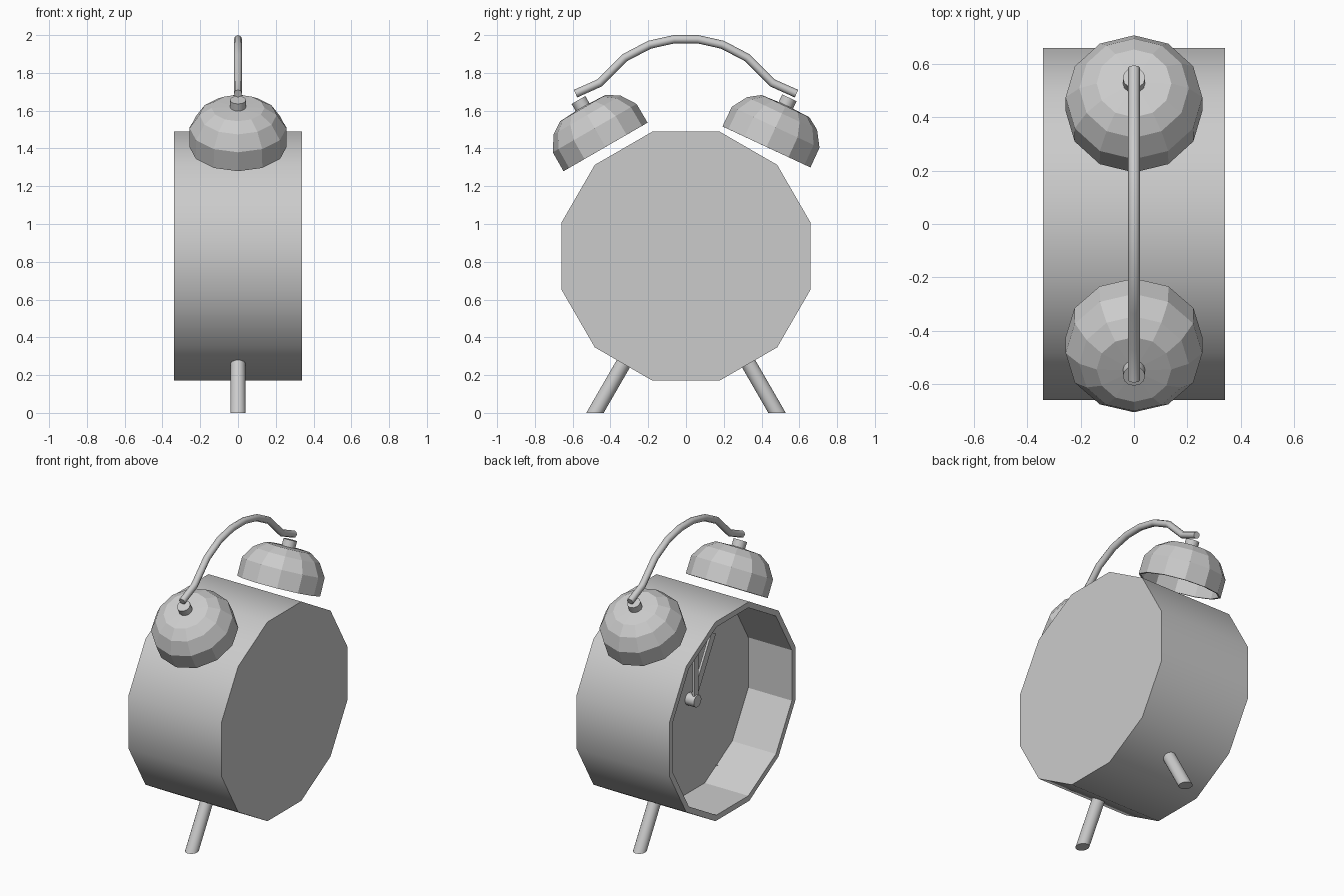
import bpy, bmesh, math
from mathutils import Vector, Matrix

if "Cube" in bpy.data.objects:
    bpy.data.objects.remove(bpy.data.objects["Cube"])


def finish(name, bm, smooth=lambda f: False):
    bmesh.ops.recalc_face_normals(bm, faces=bm.faces[:])
    for f in bm.faces:
        f.smooth = smooth(f)
    me = bpy.data.meshes.new(name)
    bm.to_mesh(me)
    bm.free()
    ob = bpy.data.objects.new(name, me)
    bpy.context.collection.objects.link(ob)
    return ob


def mark_sharp(ob, angle=35):
    # keep cap edges crisp on smooth parts
    bm = bmesh.new()
    bm.from_mesh(ob.data)
    for e in bm.edges:
        if len(e.link_faces) == 2 and e.calc_face_angle(0) > math.radians(angle):
            e.smooth = False
    bm.to_mesh(ob.data)
    bm.free()


def lathe(name, profile, segs, origin, axis, phase=0.0, smooth_bands=()):
    """Spin (radius, height) points around an axis lying in any direction."""
    axis = Vector(axis).normalized()
    e1 = Vector((0, 1, 0)) if abs(axis.x) > 0.9 else Vector((1, 0, 0))
    e2 = axis.cross(e1)
    origin = Vector(origin)
    bm = bmesh.new()
    rings, smooth_ids = [], set()
    for r, h in profile:
        c = origin + axis * h
        if r == 0:
            rings.append([bm.verts.new(c)] * segs)
        else:
            angs = [phase + 2 * math.pi * i / segs for i in range(segs)]
            rings.append([bm.verts.new(c + (e1 * math.cos(a) + e2 * math.sin(a)) * r) for a in angs])
    for b, (lo, hi) in enumerate(zip(rings, rings[1:])):
        for i in range(segs):
            j = (i + 1) % segs
            quad = list(dict.fromkeys((lo[i], lo[j], hi[j], hi[i])))
            f = bm.faces.new(quad)
            if b in smooth_bands:
                smooth_ids.add(f)
    ob = finish(name, bm, lambda f: f in smooth_ids)
    mark_sharp(ob)
    return ob


CENTRE = Vector((0, 0, 0.83))

# Case: twelve-sided drum lying along x, open and recessed on the dial side
lathe("clock_case",
      [(0, 0.34), (0.683, 0.34), (0.683, -0.34), (0.645, -0.34), (0.645, -0.02), (0, -0.02)],
      12, CENTRE, (1, 0, 0), math.radians(15), smooth_bands=(1,))

# Hub in the middle of the dial
lathe("hand_hub", [(0, -0.02), (0.04, -0.02), (0.04, -0.085), (0, -0.085)],
      12, CENTRE, (1, 0, 0), smooth_bands=(1,))


# Hands
def hand(name, length, width, x, degrees):
    bm = bmesh.new()
    bmesh.ops.create_cube(bm, size=1)
    m = (Matrix.Translation(CENTRE + Vector((x, 0, 0)))
         @ Matrix.Rotation(math.radians(degrees), 4, 'X')
         @ Matrix.Translation((0, 0, length / 2))
         @ Matrix.Diagonal((0.015, width, length, 1)))
    bmesh.ops.transform(bm, matrix=m, verts=bm.verts)
    return finish(name, bm)


hand("minute_hand", 0.52, 0.04, -0.07, 0)
hand("hour_hand", 0.42, 0.05, -0.05, 30)

# Bells with knobs, the left one tilted a little more
for side, s, tilt in (("left", -1, 30), ("right", 1, 25)):
    a = math.radians(tilt)
    axis = (0, s * math.sin(a), math.cos(a))
    base = (0, s * 0.426, 1.408)
    bell = lathe(side + "_bell",
                 [(0.257, 0), (0.256, 0.115), (0.205, 0.195), (0.14, 0.238), (0, 0.245)],
                 12, base, axis)
    mod = bell.modifiers.new("thickness", 'SOLIDIFY')
    mod.thickness = 0.012
    mod.offset = -1
    lathe(side + "_bell_knob", [(0, 0.22), (0.042, 0.22), (0.042, 0.287), (0, 0.287)],
          12, base, axis, smooth_bands=(1,))

# Legs: radial rods cut level at the floor
for side, s in (("left", -1), ("right", 1)):
    bm = bmesh.new()
    bmesh.ops.create_cone(bm, cap_ends=True, segments=16, radius1=0.04, radius2=0.04, depth=0.28)
    for v in bm.verts:
        v.co.z += 0.14
        v.co.y = v.co.y / math.cos(math.radians(30)) + s * (0.482 - v.co.z * math.tan(math.radians(30)))
    mark_sharp(finish(side + "_leg", bm, lambda f: len(f.verts) == 4))

# Handle: bent rod above the bells, mirrored path
half = [(0.585, 1.69), (0.457, 1.747), (0.325, 1.88), (0.193, 1.949), (0.063, 1.978)]
path = [(-y, z) for y, z in half] + half[::-1]
cu = bpy.data.curves.new("handle", 'CURVE')
cu.dimensions = '3D'
cu.bevel_depth = 0.022
cu.bevel_resolution = 2
cu.use_fill_caps = True
sp = cu.splines.new('POLY')
sp.points.add(len(path) - 1)
for p, (y, z) in zip(sp.points, path):
    p.co = (0, y, z, 1)
sp.use_smooth = True
bpy.context.collection.objects.link(bpy.data.objects.new("handle", cu))
